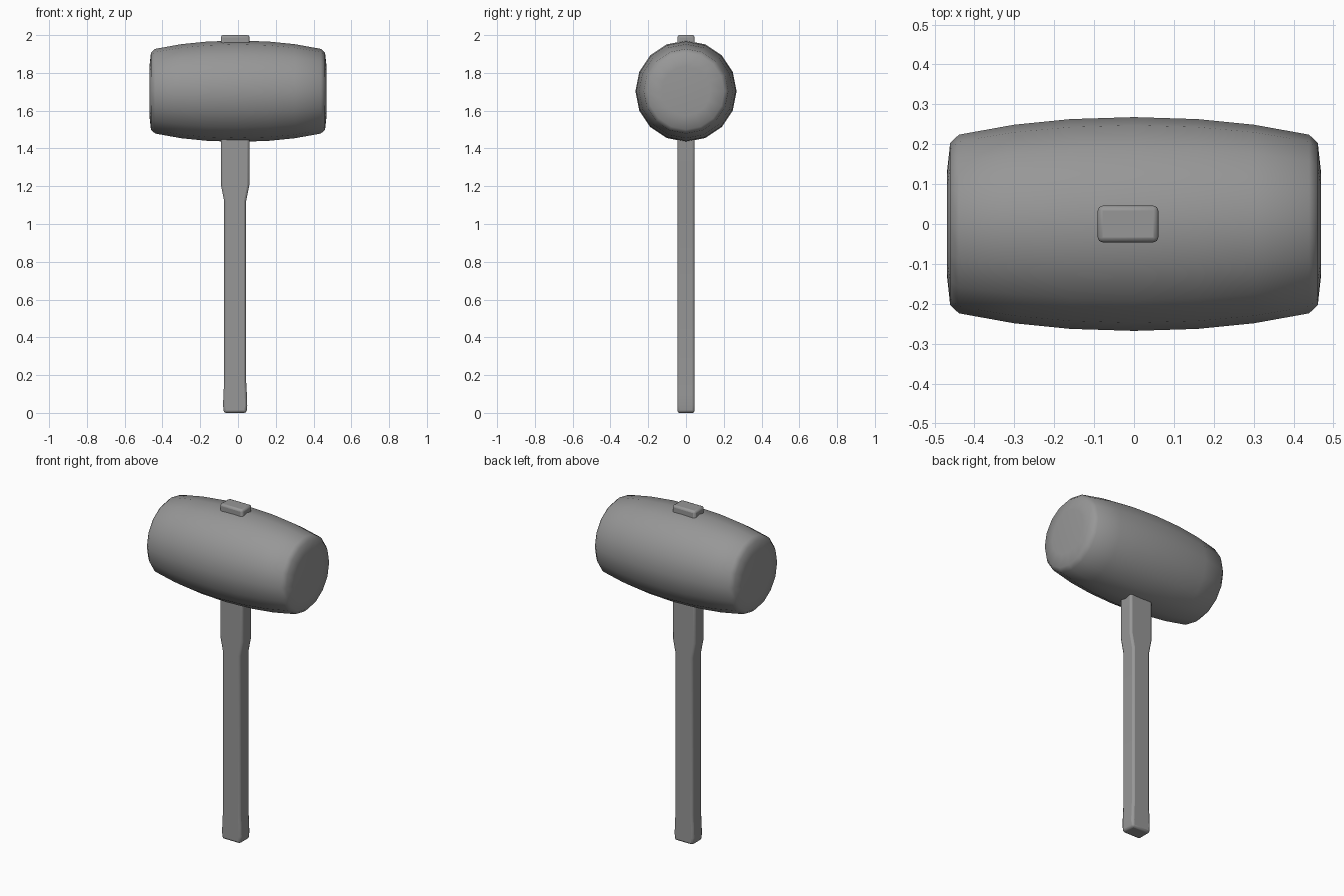
import bpy, bmesh
from math import cos, sin, pi, radians

if "Cube" in bpy.data.objects:
    bpy.data.objects.remove(bpy.data.objects["Cube"])

# Dark grey for all parts
grey = bpy.data.materials.new("dark_grey")
grey.diffuse_color = (0.31, 0.31, 0.31, 1)
grey.use_nodes = True
grey.node_tree.nodes["Principled BSDF"].inputs["Base Color"].default_value = grey.diffuse_color


def loft(name, rings):
    """Skin a list of point rings into a closed object."""
    bm = bmesh.new()
    rings = [[bm.verts.new(p) for p in ring] for ring in rings]
    for a, b in zip(rings, rings[1:]):
        for i in range(len(a)):
            j = (i + 1) % len(a)
            bm.faces.new((a[i], a[j], b[j], b[i]))
    for ring in (rings[0], rings[-1]):
        bm.faces.new(ring)
    bmesh.ops.recalc_face_normals(bm, faces=bm.faces)
    mesh = bpy.data.meshes.new(name)
    bm.to_mesh(mesh)
    bm.free()
    mesh.materials.append(grey)
    obj = bpy.data.objects.new(name, mesh)
    bpy.context.collection.objects.link(obj)
    return obj


def smooth(obj, angle):
    bpy.ops.object.select_all(action='DESELECT')
    obj.select_set(True)
    bpy.context.view_layer.objects.active = obj
    bpy.ops.object.shade_smooth_by_angle(angle=radians(angle))


# Barrel-shaped head: mirrored half profile (x, radius) spun in 16 sides
SIDES, HEAD_Z = 16, 1.703
half = [(0.16, 0.263), (0.30, 0.249), (0.439, 0.224), (0.461, 0.203), (0.469, 0.13)]
profile = [(-x, r) for x, r in reversed(half)] + [(0, 0.268)] + half
turns = [2 * pi * i / SIDES for i in range(SIDES)]
head = loft("head", [[(x, r * cos(t), HEAD_Z + r * sin(t)) for t in turns] for x, r in profile])
smooth(head, 80)

# Handle: (half width, z) outline with a rectangular section, passing through the head
HANDLE_X, DEPTH = -0.015, 0.046
outline = [(0.060, 0), (0.064, 0.04), (0.062, 0.1), (0.058, 0.17),
           (0.058, 1.12), (0.076, 1.21), (0.076, 2.0)]
corners = [(-1, -1), (1, -1), (1, 1), (-1, 1)]
handle = loft("handle", [[(HANDLE_X + sx * w, sy * DEPTH, z) for sx, sy in corners]
                         for w, z in outline])

# Softened handle edges
bevel = handle.modifiers.new("soft_edges", 'BEVEL')
bevel.width = 0.012
bevel.segments = 2
bevel.limit_method = 'ANGLE'
bevel.angle_limit = radians(40)
smooth(handle, 50)
